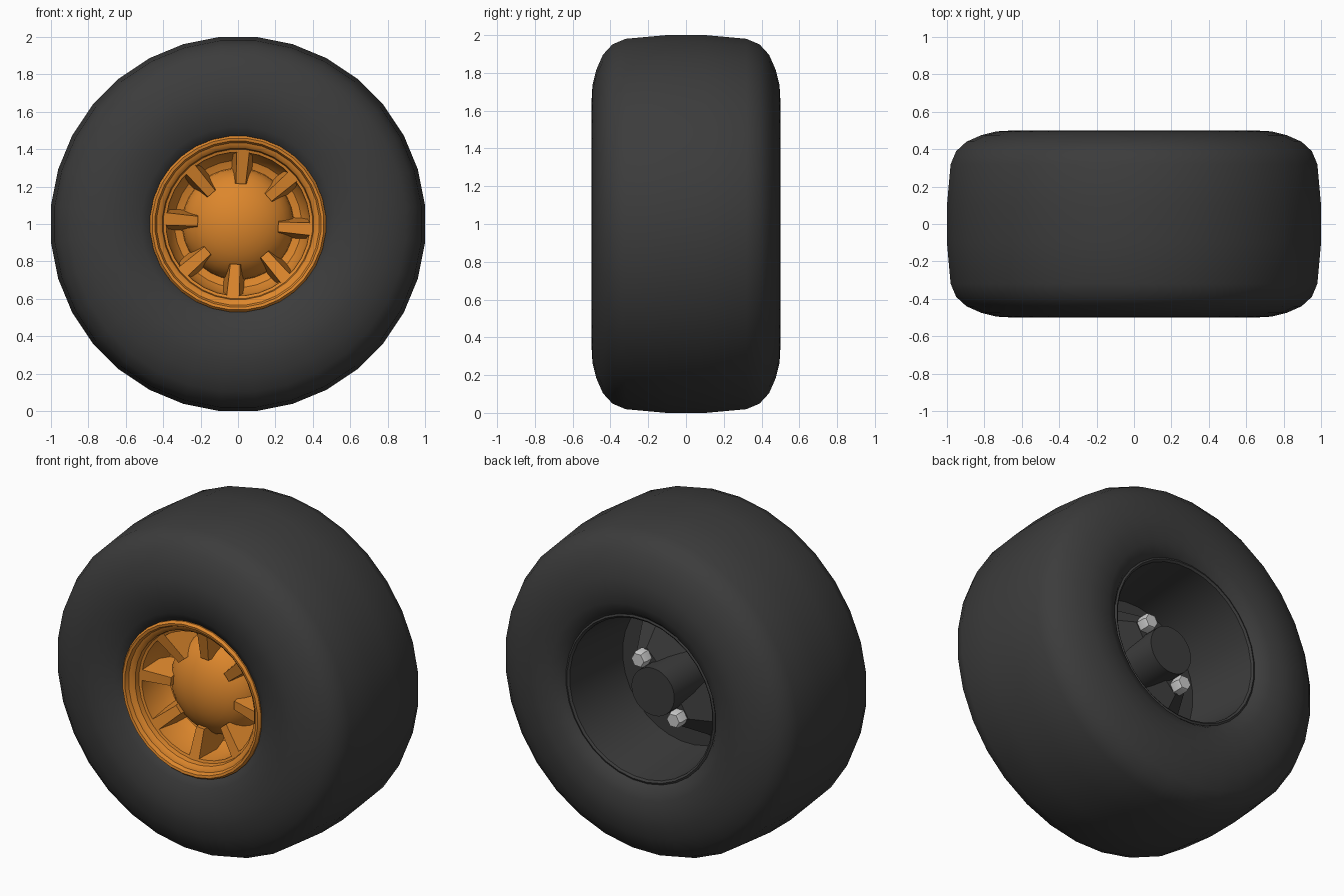
import bpy, bmesh, math
from mathutils import Vector

if "Cube" in bpy.data.objects:
    bpy.data.objects.remove(bpy.data.objects["Cube"])

CENTRE = Vector((0, 0, 1))


def material(name, rgb):
    m = bpy.data.materials.new(name)
    m.diffuse_color = (*rgb, 1)
    m.use_nodes = True
    m.node_tree.nodes["Principled BSDF"].inputs["Base Color"].default_value = m.diffuse_color
    return m


RUBBER = material("dark_rubber", (0.045, 0.045, 0.045))
ORANGE = material("orange_paint", (0.72, 0.24, 0.025))


def finish(name, bm, mat=None, angle=35):
    bmesh.ops.remove_doubles(bm, verts=bm.verts, dist=1e-5)
    bmesh.ops.recalc_face_normals(bm, faces=bm.faces)
    me = bpy.data.meshes.new(name)
    bm.to_mesh(me)
    bm.free()
    ob = bpy.data.objects.new(name, me)
    ob.location = CENTRE
    bpy.context.collection.objects.link(ob)
    if mat:
        me.materials.append(mat)
    bpy.ops.object.select_all(action='DESELECT')
    ob.select_set(True)
    bpy.context.view_layer.objects.active = ob
    bpy.ops.object.shade_smooth_by_angle(angle=math.radians(angle))
    return ob


def lathe(name, profile, mat=None, n=32, closed=False, angle=35):
    """Spin (y, radius) points about the wheel axis."""
    bm = bmesh.new()
    rings = []
    for y, r in profile:
        rings.append([bm.verts.new((r * math.cos(t), y, r * math.sin(t)))
                      for t in (2 * math.pi * (i + 0.5) / n for i in range(n))])
    if closed:
        rings.append(rings[0])
    for a, b in zip(rings, rings[1:]):
        for i in range(n):
            j = (i + 1) % n
            bm.faces.new((a[i], a[j], b[j], b[i]))
    bmesh.ops.dissolve_degenerate(bm, dist=1e-6, edges=bm.edges)
    return finish(name, bm, mat, angle)


def block(bm, bottom, top):
    """Join two four-sided loops into a solid block."""
    a = [bm.verts.new(p) for p in bottom]
    b = [bm.verts.new(p) for p in top]
    bm.faces.new(a)
    bm.faces.new(b)
    for i in range(4):
        j = (i + 1) % 4
        bm.faces.new((a[i], a[j], b[j], b[i]))


def polar(r, side, y, t):
    """Point at radius r along angle t, shifted sideways, at depth y."""
    c, s = math.cos(t), math.sin(t)
    return (r * c - side * s, y, r * s + side * c)


# Tyre with the rear barrel well
lathe("tyre", [
    (-0.38, 0.44), (-0.44, 0.47), (-0.465, 0.52), (-0.488, 0.59), (-0.499, 0.67),
    (-0.495, 0.74), (-0.475, 0.82), (-0.44, 0.90), (-0.39, 0.955), (-0.32, 0.985),
    (-0.1, 1.005), (0.1, 1.005), (0.32, 0.985), (0.39, 0.955), (0.44, 0.90),
    (0.475, 0.82), (0.495, 0.74), (0.499, 0.67), (0.488, 0.59), (0.465, 0.53),
    (0.435, 0.505)], RUBBER, angle=50)
lathe("rear_barrel", [
    (0.42, 0.51), (0.44, 0.508), (0.445, 0.497), (0.435, 0.485), (0.2, 0.465),
    (-0.02, 0.445), (-0.02, 0.0)], RUBBER)

# Front rim dish
lathe("front_rim", [
    (-0.38, 0.468), (-0.45, 0.472), (-0.465, 0.46), (-0.462, 0.445), (-0.44, 0.435),
    (-0.435, 0.42), (-0.42, 0.405), (-0.39, 0.40), (-0.385, 0.385), (-0.24, 0.375),
    (-0.19, 0.34), (-0.17, 0.28), (-0.17, 0.2)], ORANGE)

# Domed hub cap
dome = [(-0.15, 0.30)]
for i in range(9):
    u = math.pi / 2 * i / 8
    dome.append((-0.17 - 0.215 * math.sin(u), 0.30 * math.cos(u)))
lathe("hub_dome", dome, ORANGE)

# Eight tapered spokes, wide at the rim
bm = bmesh.new()
for k in range(8):
    t = math.radians(-4 + 45 * k)
    base = [polar(0.22, -0.05, -0.17, t), polar(0.39, -0.062, -0.17, t),
            polar(0.39, 0.062, -0.17, t), polar(0.22, 0.05, -0.17, t)]
    face = [polar(0.215, -0.026, -0.345, t), polar(0.398, -0.034, -0.39, t),
            polar(0.398, 0.034, -0.39, t), polar(0.215, 0.026, -0.345, t)]
    block(bm, base, face)
finish("spokes", bm, ORANGE)

# Rear axle stub
lathe("axle", [(-0.02, 0.15), (0.32, 0.145), (0.32, 0.0)], RUBBER)

# Two opposite bracket legs carrying the nuts
NUT_ANGLE = math.radians(52)
bm = bmesh.new()
for k in range(2):
    t = NUT_ANGLE + math.pi * k
    block(bm,
          [polar(0.10, -0.13, -0.02, t), polar(0.38, -0.09, -0.02, t),
           polar(0.38, 0.09, -0.02, t), polar(0.10, 0.13, -0.02, t)],
          [polar(0.10, -0.06, 0.23, t), polar(0.23, -0.045, 0.23, t),
           polar(0.23, 0.045, 0.23, t), polar(0.10, 0.06, 0.23, t)])
finish("axle_bracket", bm, RUBBER)

# Hexagonal nuts
bm = bmesh.new()
for k in range(2):
    cx, _, cz = polar(0.195, 0, 0, NUT_ANGLE + math.pi * k)
    rings = [[bm.verts.new((cx + r * math.cos(a), y, cz + r * math.sin(a)))
              for a in (math.pi / 3 * i for i in range(6))]
             for y, r in ((0.22, 0.05), (0.285, 0.05), (0.297, 0.042))]
    for a, b in zip(rings, rings[1:]):
        for i in range(6):
            j = (i + 1) % 6
            bm.faces.new((a[i], a[j], b[j], b[i]))
    bm.faces.new(rings[0])
    bm.faces.new(rings[-1])
finish("nuts", bm)
